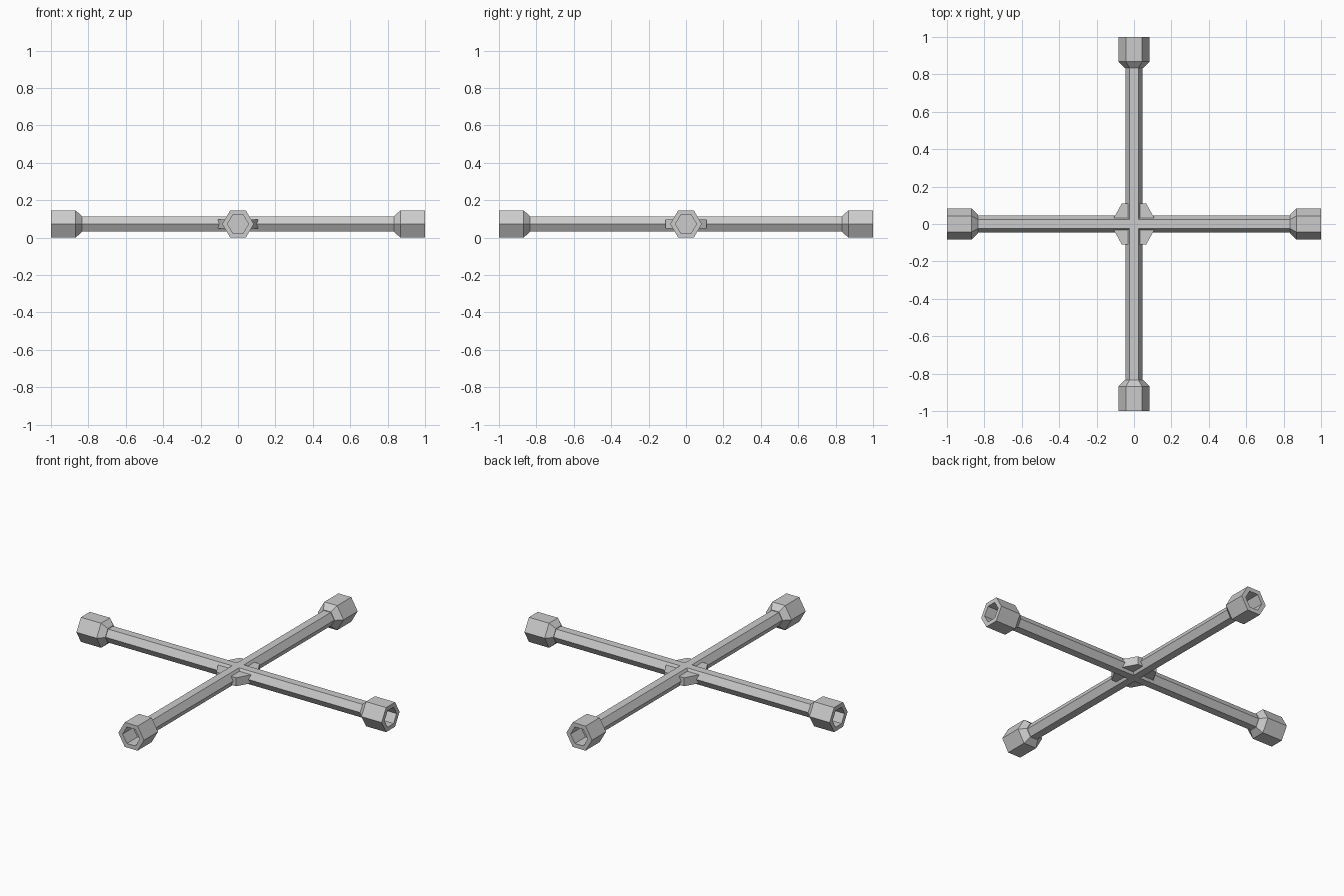
import bpy
import bmesh
from math import pi, cos, sin
from mathutils import Matrix

cube = bpy.data.objects.get("Cube")
if cube:
    bpy.data.objects.remove(cube, do_unlink=True)

MID_Z = 0.073    # height of the rod axes
ROD_R = 0.046    # corner radius of the hexagonal rods
SOCKET_R = 0.084

steel = bpy.data.materials.new("light_grey_steel")
steel.use_nodes = True
steel.diffuse_color = (0.6, 0.6, 0.6, 1)
steel.node_tree.nodes["Principled BSDF"].inputs["Base Color"].default_value = (0.6, 0.6, 0.6, 1)


def finish(name, bm, quarter):
    """Turn the part to its quarter, lift it to the axis height and add it."""
    bmesh.ops.recalc_face_normals(bm, faces=bm.faces)
    bm.transform(Matrix.Translation((0, 0, MID_Z)) @ Matrix.Rotation(quarter * pi / 2, 4, "Z"))
    mesh = bpy.data.meshes.new(name)
    bm.to_mesh(mesh)
    bm.free()
    mesh.materials.append(steel)
    bpy.context.collection.objects.link(bpy.data.objects.new(name, mesh))


def hexagon(radius):
    return [(radius * cos(i * pi / 3), radius * sin(i * pi / 3)) for i in range(6)]


def bridge(bm, a, b):
    for i in range(len(a)):
        j = (i + 1) % len(a)
        bm.faces.new((a[i], a[j], b[j], b[i]))


def rod(name, quarter):
    """Hexagonal arm, mitred at the centre so the four arms join cleanly."""
    bm = bmesh.new()
    section = hexagon(ROD_R)
    flat = section[1][1]
    section.insert(5, (0, -flat))
    section.insert(2, (0, flat))
    inner = [bm.verts.new((abs(y), y, z)) for y, z in section]
    outer = [bm.verts.new((0.85, y, z)) for y, z in section]
    bridge(bm, inner, outer)
    finish(name, bm, quarter)


def socket(name, quarter):
    """Hexagonal socket with a tapered neck and a blind hexagonal hole."""
    bm = bmesh.new()
    profile = [(0.835, 0.05), (0.868, SOCKET_R), (1, SOCKET_R), (1, 0.056), (0.9, 0.056)]
    rings = [[bm.verts.new((x, y, z)) for y, z in hexagon(r)] for x, r in profile]
    for a, b in zip(rings, rings[1:]):
        bridge(bm, a, b)
    bm.faces.new(rings[0])
    bm.faces.new(rings[-1])
    finish(name, bm, quarter)


def gusset(name, sx, sy):
    """Flat corner web between two arms, its inner edges buried in the rods."""
    bm = bmesh.new()
    outline = [(0, 0), (0.126, 0), (0.065, 0.11), (0, 0.11)]
    low, high = [[bm.verts.new((sx * x, sy * y, z)) for x, y in outline] for z in (-0.025, 0.025)]
    bridge(bm, low, high)
    bm.faces.new(low)
    bm.faces.new(high)
    finish(name, bm, 0)


# Arms and sockets
for quarter, side in enumerate(("left", "back", "right", "front")):
    rod(side + "_rod", quarter)
    socket(side + "_socket", quarter)

# Corner webs
for sx, lateral in ((1, "left"), (-1, "right")):
    for sy, depth in ((1, "back"), (-1, "front")):
        gusset(depth + "_" + lateral + "_gusset", sx, sy)
